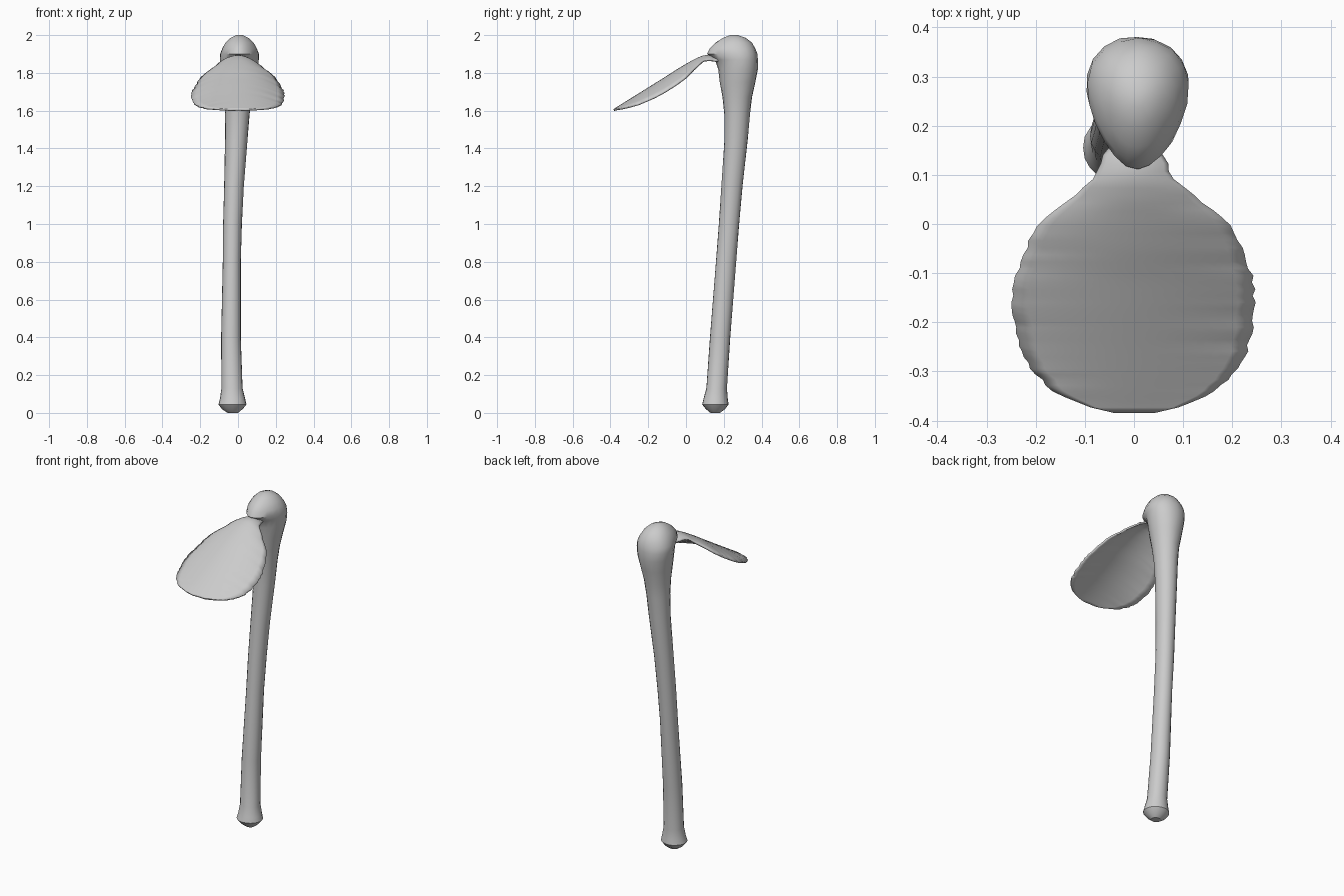
import bpy, bmesh, random
from math import sin, cos, pi

random.seed(4)


def lerp_table(table, t):
    """Linear lookup in a table sorted by falling first value."""
    for a, b in zip(table, table[1:]):
        if a[0] >= t >= b[0]:
            f = (a[0] - t) / (a[0] - b[0])
            return [p + (q - p) * f for p, q in zip(a, b)]
    return table[-1] if t < table[-1][0] else table[0]


def finish(name, bm, angle):
    bmesh.ops.recalc_face_normals(bm, faces=bm.faces)
    mesh = bpy.data.meshes.new(name)
    bm.to_mesh(mesh)
    bm.free()
    obj = bpy.data.objects.new(name, mesh)
    bpy.context.collection.objects.link(obj)
    bpy.ops.object.select_all(action='DESELECT')
    obj.select_set(True)
    bpy.context.view_layer.objects.active = obj
    bpy.ops.object.shade_smooth_by_angle(angle=angle)
    return obj


# Handle: lofted rings (z, x min, x max, y min, y max, front taper)
RINGS = [
    (0.002, -0.055, 0.0, 0.13, 0.18, 0),
    (0.02, -0.085, 0.025, 0.105, 0.207, 0),
    (0.045, -0.104, 0.045, 0.085, 0.226, 0),
    (0.075, -0.096, 0.038, 0.093, 0.222, 0),
    (0.13, -0.088, 0.025, 0.107, 0.216, 0),
    (0.40, -0.090, 0.015, 0.127, 0.235, 0),
    (0.80, -0.081, 0.015, 0.158, 0.265, 0),
    (1.00, -0.079, 0.020, 0.174, 0.282, 0),
    (1.20, -0.074, 0.030, 0.188, 0.300, 0),
    (1.45, -0.068, 0.050, 0.203, 0.327, 0),
    (1.58, -0.068, 0.062, 0.202, 0.338, 0),
    (1.67, -0.072, 0.074, 0.193, 0.350, 0),
    (1.75, -0.082, 0.090, 0.180, 0.368, 0.05),
    (1.82, -0.092, 0.105, 0.170, 0.381, 0.1),
    (1.87, -0.095, 0.110, 0.155, 0.382, 0.15),
    (1.90, -0.092, 0.108, 0.113, 0.377, 0.25),
    (1.93, -0.082, 0.099, 0.125, 0.366, 0.22),
    (1.96, -0.066, 0.082, 0.155, 0.348, 0.15),
    (1.985, -0.040, 0.056, 0.195, 0.316, 0.1),
    (2.0, -0.010, 0.025, 0.235, 0.275, 0),
]
SIDES = 20
bm = bmesh.new()
loops = []
for z, x0, x1, y0, y1, taper in RINGS:
    loop = []
    for i in range(SIDES):
        a = 2 * pi * i / SIDES
        r = 1 + random.uniform(-0.015, 0.015)    # hand-carved unevenness
        x = (x0 + x1) / 2 + (x1 - x0) / 2 * r * cos(a) * (1 + taper * sin(a))
        y = (y0 + y1) / 2 + (y1 - y0) / 2 * r * sin(a)
        loop.append(bm.verts.new((x, y, z)))
    loops.append(loop)
for lo, hi in zip(loops, loops[1:]):
    for i in range(SIDES):
        j = (i + 1) % SIDES
        bm.faces.new((lo[i], lo[j], hi[j], hi[i]))
bm.faces.new(loops[0])
bm.faces.new(loops[-1])
# carry the top exactly to z = 2 and the foot to z = 0
for v in loops[0]:
    v.co.z = 0
finish("handle", bm, 0.6)

# Blade: thin arched sheet, rows of (y, half width, centre z, edge z)
BLADE = [
    (0.22, 0.040, 1.875, 1.865),
    (0.16, 0.050, 1.882, 1.862),
    (0.12, 0.066, 1.890, 1.868),
    (0.09, 0.082, 1.887, 1.862),
    (0.05, 0.130, 1.870, 1.825),
    (0.00, 0.193, 1.842, 1.775),
    (-0.05, 0.220, 1.812, 1.738),
    (-0.11, 0.241, 1.773, 1.700),
    (-0.17, 0.247, 1.736, 1.668),
    (-0.25, 0.232, 1.686, 1.634),
    (-0.30, 0.205, 1.655, 1.620),
    (-0.34, 0.162, 1.630, 1.611),
    (-0.37, 0.095, 1.611, 1.606),
    (-0.382, 0.045, 1.604, 1.603),
]
COLS, ROWS = 14, 44
bm = bmesh.new()
grid = []
for j in range(ROWS + 1):
    t = j / ROWS
    y, w, zc, ze = lerp_table(BLADE, 0.22 - 0.602 * (t + 0.06 * sin(pi * t)))
    wl, wr = (w + random.uniform(-0.005, 0.003) for _ in range(2))  # chipped rim
    row = []
    for i in range(COLS + 1):
        u = 2 * i / COLS - 1
        x = u * (wl if u < 0 else wr)
        row.append(bm.verts.new((x, y, ze + (zc - ze) * (1 - u * u))))
    grid.append(row)
for a, b in zip(grid, grid[1:]):
    for i in range(COLS):
        bm.faces.new((a[i], b[i], b[i + 1], a[i + 1]))
blade = finish("blade", bm, 0.5)
solid = blade.modifiers.new("thickness", 'SOLIDIFY')
solid.thickness = 0.010
solid.offset = 0
